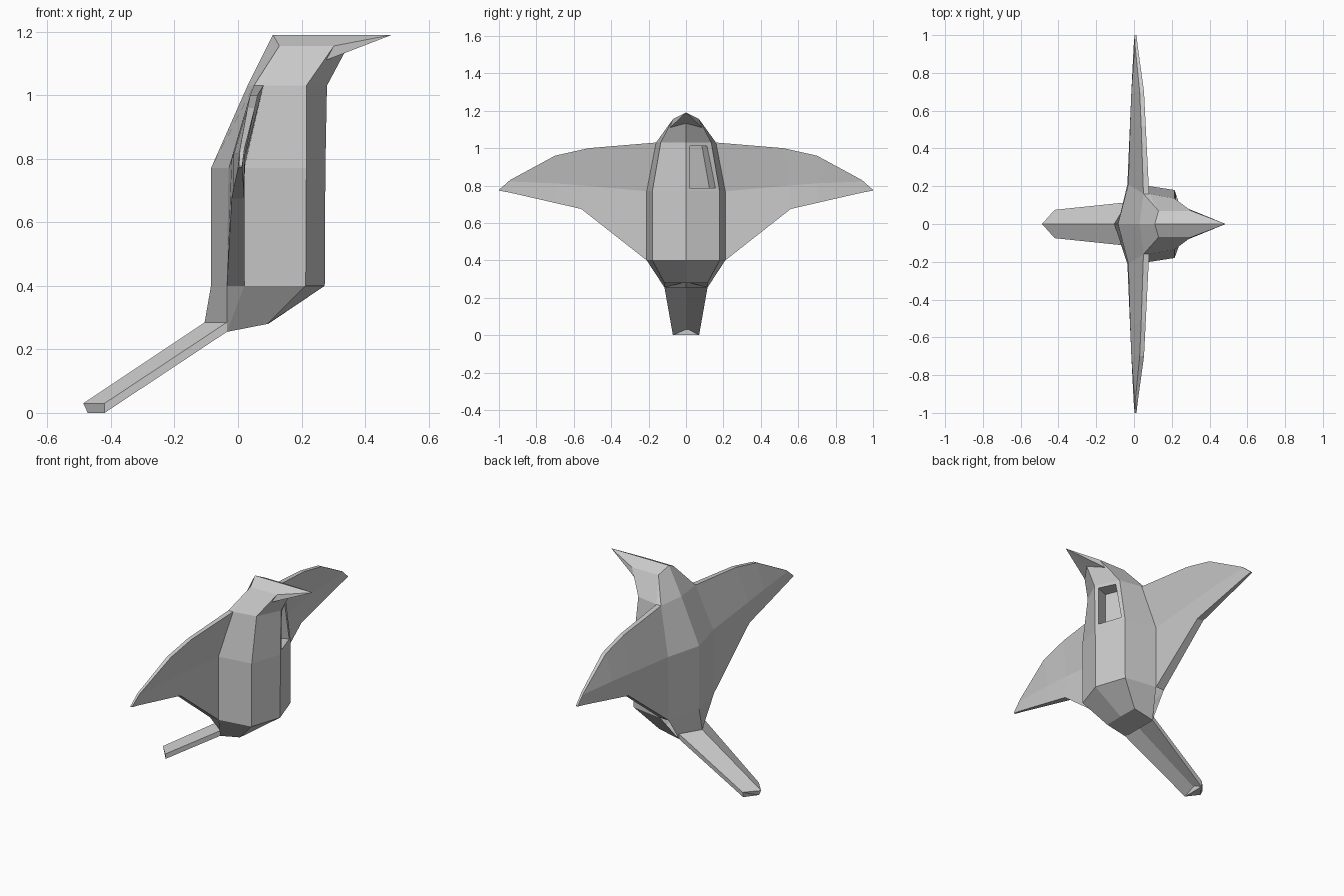
import bpy, bmesh
from mathutils import Vector

if "Cube" in bpy.data.objects:
    bpy.data.objects.remove(bpy.data.objects["Cube"])


def loft(name, rings, cap_start=True, cap_end=True):
    """Skin a stack of equal-length closed rings; coincident points are merged."""
    bm = bmesh.new()
    loops = [[bm.verts.new(p) for p in ring] for ring in rings]
    n = len(rings[0])
    for a, b in zip(loops, loops[1:]):
        for i in range(n):
            j = (i + 1) % n
            bm.faces.new((a[i], a[j], b[j], b[i]))
    if cap_start:
        bm.faces.new(loops[0])
    if cap_end:
        bm.faces.new(loops[-1])
    bmesh.ops.remove_doubles(bm, verts=bm.verts, dist=1e-4)
    bmesh.ops.dissolve_degenerate(bm, edges=bm.edges, dist=1e-4)
    bmesh.ops.recalc_face_normals(bm, faces=bm.faces)
    mesh = bpy.data.meshes.new(name)
    bm.to_mesh(mesh)
    bm.free()
    ob = bpy.data.objects.new(name, mesh)
    bpy.context.collection.objects.link(ob)
    return ob


def mirrored(half):
    """Close a half ring (first and last point on y = 0) across the y = 0 plane."""
    return half + [(x, -y, z) for x, y, z in half[-2:0:-1]]


# Body, head and beak: half rings run belly ridge, belly corner, brow, side, back edge, spine
def section(belly, corner, side, back, spine):
    return mirrored([belly, corner, corner, side, back, spine])


tip = (0.485, 0, 1.19)
head = mirrored([(0.335, 0, 1.133), (0.277, 0.085, 1.11), (0.302, 0.07, 1.155),
                 (0.13, 0.07, 1.155), (0.13, 0.07, 1.155), (0.11, 0, 1.19)])
body = loft("body", [
    section((0.095, 0, 0.28), (0.093, 0.115, 0.28), (-0.035, 0.115, 0.255),
            (-0.035, 0.115, 0.285), (-0.105, 0, 0.285)),
    section((0.273, 0, 0.4), (0.213, 0.18, 0.4), (0.02, 0.21, 0.4),
            (-0.035, 0.21, 0.4), (-0.085, 0, 0.4)),
    section((0.275, 0, 0.77), (0.215, 0.18, 0.77), (0.02, 0.21, 0.77),
            (-0.03, 0.21, 0.77), (-0.085, 0, 0.77)),
    section((0.28, 0, 1.03), (0.215, 0.135, 1.03), (0.08, 0.16, 1.03),
            (0.05, 0.16, 1.03), (0.03, 0, 1.03)),
    head,
    [tip] * len(head),
], cap_end=False)

# Recessed pocket in one belly panel
outline = [(0.02, 0.787), (0.155, 0.787), (0.115, 1.012), (0.02, 1.012)]
opening = [Vector((0.277 - 0.4 * y, y, z)) for y, z in outline]
inward = Vector((-0.075, -0.03, 0))
cutter = loft("pocket_cutter", [[p - inward * 0.6 for p in opening],
                                [p + inward for p in opening]])
cutter.hide_render = True
cut = body.modifiers.new("pocket", 'BOOLEAN')
cut.operation = 'DIFFERENCE'
cut.solver = 'EXACT'
cut.object = cutter
bpy.context.view_layer.objects.active = body
bpy.ops.object.modifier_apply(modifier=cut.name)
bpy.data.objects.remove(cutter)

# Wings: stations of (y, z, front x, back x) at leading edge, crease and trailing edge
stations = [
    [(0.16, 1.03, 0.08, 0.05), (0.21, 0.77, 0.02, -0.03), (0.21, 0.4, 0.02, -0.035)],
    [(0.52, 1.0, 0.062, 0.038), (0.55, 0.8, 0.022, -0.02), (0.56, 0.675, 0.02, -0.02)],
    [(0.7, 0.96, 0.053, 0.03), (0.7, 0.812, 0.022, -0.014), (0.7, 0.707, 0.018, -0.014)],
    [(0.94, 0.83, 0.02, 0.006), (0.945, 0.822, 0.018, 0.004), (0.94, 0.762, 0.014, -0.002)],
    [(1.0, 0.777, 0.013, 0.003), (1.0, 0.775, 0.013, 0.003), (1.0, 0.773, 0.013, 0.003)],
]
for side, label in ((1, "left"), (-1, "right")):
    rings = [[(f, side * y, z) for y, z, f, b in st] +
             [(b, side * y, z) for y, z, f, b in reversed(st)] for st in stations]
    loft("wing_" + label, rings, cap_start=False)

# Tail
loft("tail", [
    mirrored([(-0.105, 0, 0.285), (-0.035, 0.115, 0.285),
              (-0.035, 0.115, 0.255), (-0.035, 0, 0.255)]),
    mirrored([(-0.487, 0, 0.03), (-0.42, 0.075, 0.03),
              (-0.42, 0.07, 0), (-0.473, 0, 0)]),
], cap_start=False)
# Underside of the tail end, closing the wedge below the end facets
loft("tail_end", [
    [(-0.42, 0.07, 0), (-0.42, -0.07, 0), (-0.473, 0, 0)],
    [(-0.42, 0.075, 0.03), (-0.42, -0.075, 0.03), (-0.487, 0, 0.03)],
])
